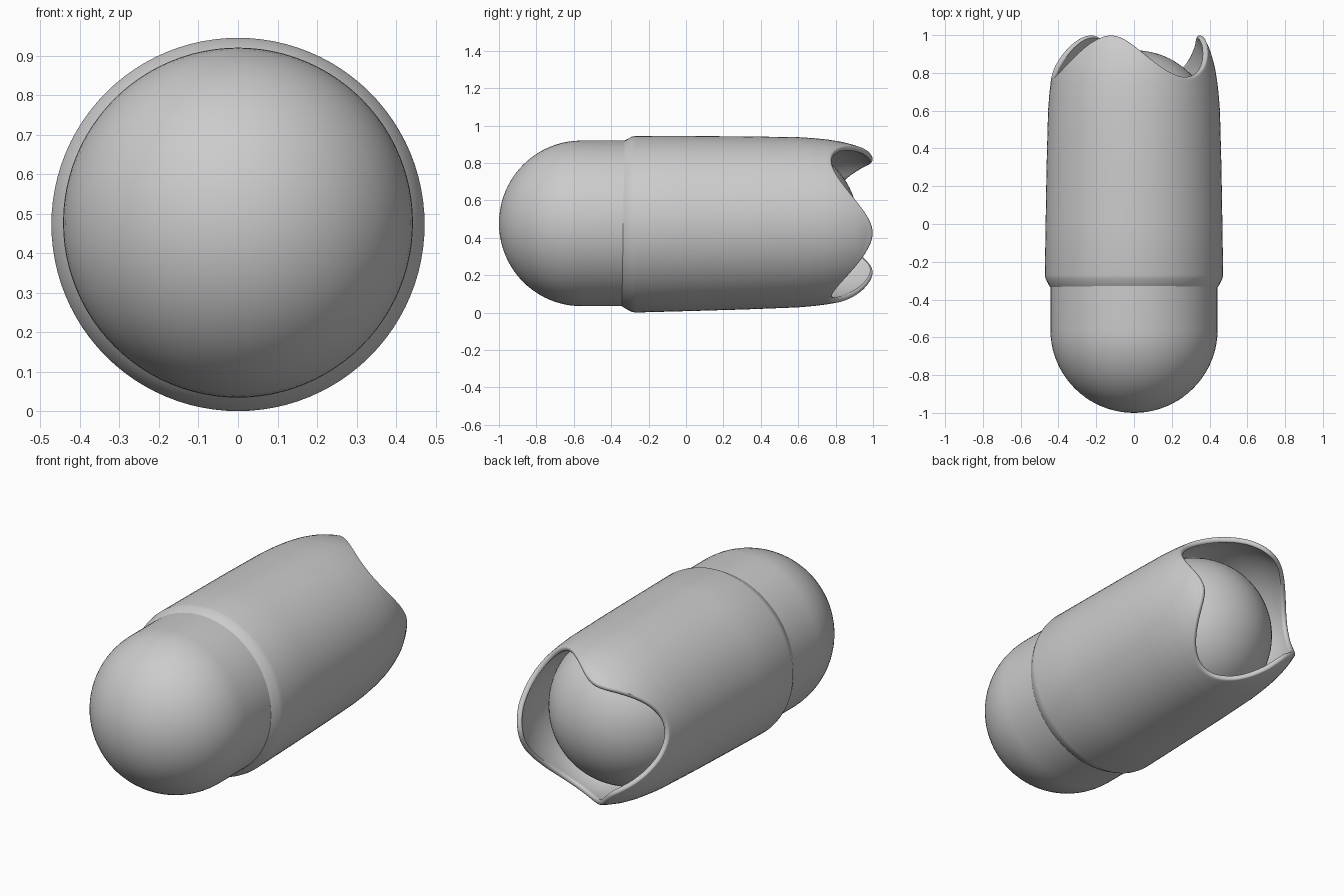
import bpy
from math import sin, cos, pi, sqrt, radians

if "Cube" in bpy.data.objects:
    bpy.data.objects.remove(bpy.data.objects["Cube"])

N = 96        # segments around the axis
CZ = 0.4775   # height of the axis


def make_object(name, verts, faces):
    mesh = bpy.data.meshes.new(name)
    mesh.from_pydata(verts, [], faces)
    ob = bpy.data.objects.new(name, mesh)
    bpy.context.collection.objects.link(ob)
    bpy.ops.object.select_all(action='DESELECT')
    ob.select_set(True)
    bpy.context.view_layer.objects.active = ob
    bpy.ops.object.mode_set(mode='EDIT')
    bpy.ops.mesh.select_all(action='SELECT')
    bpy.ops.mesh.remove_doubles(threshold=1e-5)
    bpy.ops.mesh.normals_make_consistent(inside=False)
    bpy.ops.object.mode_set(mode='OBJECT')
    bpy.ops.object.shade_smooth_by_angle(angle=radians(40))
    return ob


def skin_rings(name, rows, point):
    """Join rings of points; point(row, angle) gives (y, radius, axis z)."""
    verts = []
    for row in rows:
        for i in range(N):
            a = 2 * pi * i / N
            y, r, z = point(row, a)
            verts.append((r * cos(a), y, z + r * sin(a)))
    faces = [(j * N + i, j * N + (i + 1) % N, (j + 1) * N + (i + 1) % N, (j + 1) * N + i)
             for j in range(len(rows) - 1) for i in range(N)]
    return make_object(name, verts, faces)


def interp(table, y):
    for (y0, r0), (y1, r1) in zip(table, table[1:]):
        if y <= y1:
            t = max(0, (y - y0) / (y1 - y0))
            return r0 + (r1 - r0) * t
    return table[-1][1]


# Inner capsule: round nose at the front, slightly smaller dome at the back
steps = 20
nose = [(-0.56 - 0.44 * cos(k * pi / 2 / steps), 0.4425 * sin(k * pi / 2 / steps))
        for k in range(steps + 1)]
dome = [(0.5 + 0.42 * sin(k * pi / 2 / steps), 0.42 * cos(k * pi / 2 / steps))
        for k in range(steps + 1)]
skin_rings("inner_capsule", nose + [(-0.2, 0.4425)] + dome,
           lambda p, a: (p[0], p[1], CZ))

# Sleeve: tapering outer wall whose back rim is scalloped into three petals
OUTER = [(-0.345, 0.435), (-0.33, 0.447), (-0.29, 0.468), (-0.27, 0.472), (0, 0.468),
         (0.3, 0.463), (0.6, 0.455), (0.68, 0.449), (0.76, 0.440), (0.83, 0.428),
         (0.89, 0.412), (0.94, 0.395), (0.98, 0.374), (1.0, 0.358)]
BEND = 0.6


def rim_y(a):
    return 0.888 + 0.11 * cos(3 * (a - radians(110)))


def sleeve_point(row, a):
    kind, t = row
    edge = rim_y(a)
    if kind == "fixed":
        y, r = t, interp(OUTER, t)
    elif kind == "outer":
        y = BEND + (edge - 0.012 - BEND) * t
        r = interp(OUTER, y)
    elif kind == "lip":
        y = edge - 0.012 + 0.012 * sin(pi * t)
        r = interp(OUTER, edge - 0.012) - 0.03 * (1 - cos(pi * t)) / 2
    else:  # inner wall, sinking back until it meets the dome
        y = edge - 0.012 + (0.63 - edge) * t
        r = interp(OUTER, y) - 0.03 - 0.035 * t * t
    return y, r, 0.476 + 0.012 * y


rows = [("fixed", y) for y, _ in OUTER if y < BEND]
rows += [("outer", k / 16) for k in range(17)]
rows += [("lip", k / 6) for k in range(1, 6)]
rows += [("inner", k / 12) for k in range(13)]
skin_rings("scalloped_sleeve", rows, sleeve_point)
